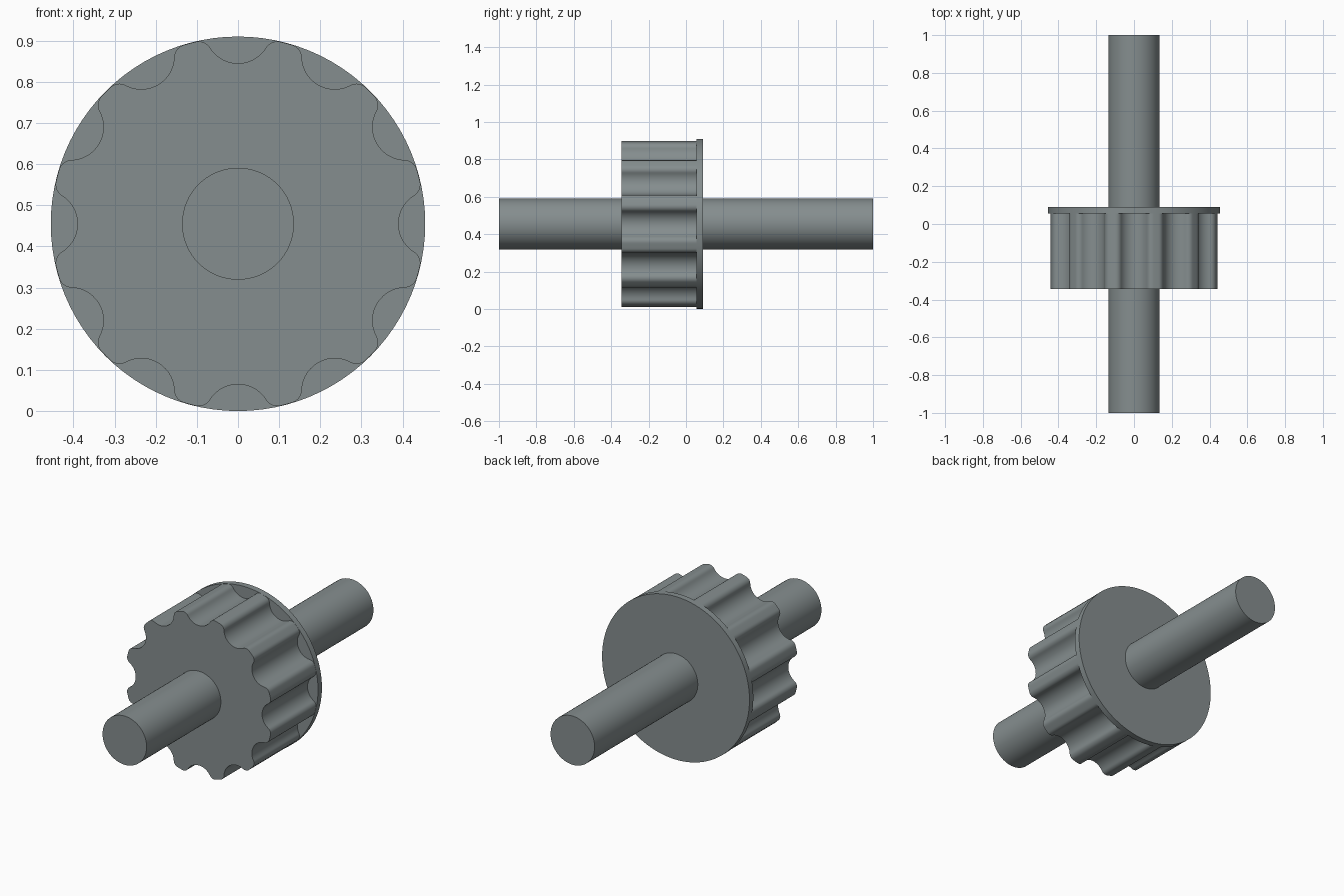
import bpy, bmesh, math

if "Cube" in bpy.data.objects:
    bpy.data.objects.remove(bpy.data.objects["Cube"])

CZ = 0.455          # axis height
R_OUT = 0.455       # flange and tooth tip radius
TEETH = 12
PITCH, ROLLER, FILLET = 0.47, 0.08, 0.032   # notch centre distance, notch radius, tip rounding

steel = bpy.data.materials.new("grey steel")
steel.diffuse_color = (0.235, 0.27, 0.274, 1)
steel.use_nodes = True
steel.node_tree.nodes["Principled BSDF"].inputs["Base Color"].default_value = steel.diffuse_color


def prism(name, profile, y0, y1):
    """Extrude a closed (x, z) outline along y."""
    bm = bmesh.new()
    front = [bm.verts.new((x, y0, z + CZ)) for x, z in profile]
    back = [bm.verts.new((x, y1, z + CZ)) for x, z in profile]
    n = len(profile)
    bm.faces.new(front)
    bm.faces.new(back[::-1])
    for i in range(n):
        j = (i + 1) % n
        bm.faces.new((front[i], back[i], back[j], front[j]))
    bmesh.ops.recalc_face_normals(bm, faces=bm.faces)
    mesh = bpy.data.meshes.new(name)
    bm.to_mesh(mesh)
    bm.free()
    mesh.materials.append(steel)
    obj = bpy.data.objects.new(name, mesh)
    bpy.context.collection.objects.link(obj)
    bpy.ops.object.select_all(action='DESELECT')
    obj.select_set(True)
    bpy.context.view_layer.objects.active = obj
    bpy.ops.object.shade_smooth_by_angle(angle=math.radians(30))
    return obj


def circle(radius, n=96):
    return [(radius * math.cos(2 * math.pi * i / n), radius * math.sin(2 * math.pi * i / n))
            for i in range(n)]


def arc(cx, cy, r, a0, a1, n):
    return [(cx + r * math.cos(a0 + (a1 - a0) * i / n), cy + r * math.sin(a0 + (a1 - a0) * i / n))
            for i in range(n + 1)]


def half_notch():
    """Half of one notch around the +x axis: notch floor, rounded tip, outer rim."""
    tip = R_OUT - 0.001
    d = tip - FILLET
    ang = math.acos((PITCH**2 + d**2 - (ROLLER + FILLET)**2) / (2 * PITCH * d))
    fx, fy = d * math.cos(ang), d * math.sin(ang)
    toward = math.atan2(fy, fx - PITCH)          # notch centre to rounding centre
    pts = arc(PITCH, 0, ROLLER, math.pi, toward, 10)
    pts += arc(fx, fy, FILLET, toward + math.pi, ang + 2 * math.pi, 8)[1:] if toward + math.pi < ang + 2 * math.pi \
        else arc(fx, fy, FILLET, toward - math.pi, ang, 8)[1:]
    pts += arc(0, 0, tip, ang, math.pi / TEETH, 2)[1:]
    return pts


# Toothed body: mirrored half notch repeated around the axis
half = half_notch()
notch = [(x, -y) for x, y in half[:0:-1]] + half[:-1]
outline = []
for k in range(TEETH):
    a = 2 * math.pi * k / TEETH
    c, s = math.cos(a), math.sin(a)
    outline += [(x * c - y * s, x * s + y * c) for x, y in notch]
prism("toothed_wheel", outline, -0.345, 0.057)

# Flange behind the teeth
prism("flange", circle(R_OUT), 0.056, 0.09)

# Shaft through the middle
prism("shaft", circle(0.136, 64), -1, 1)
